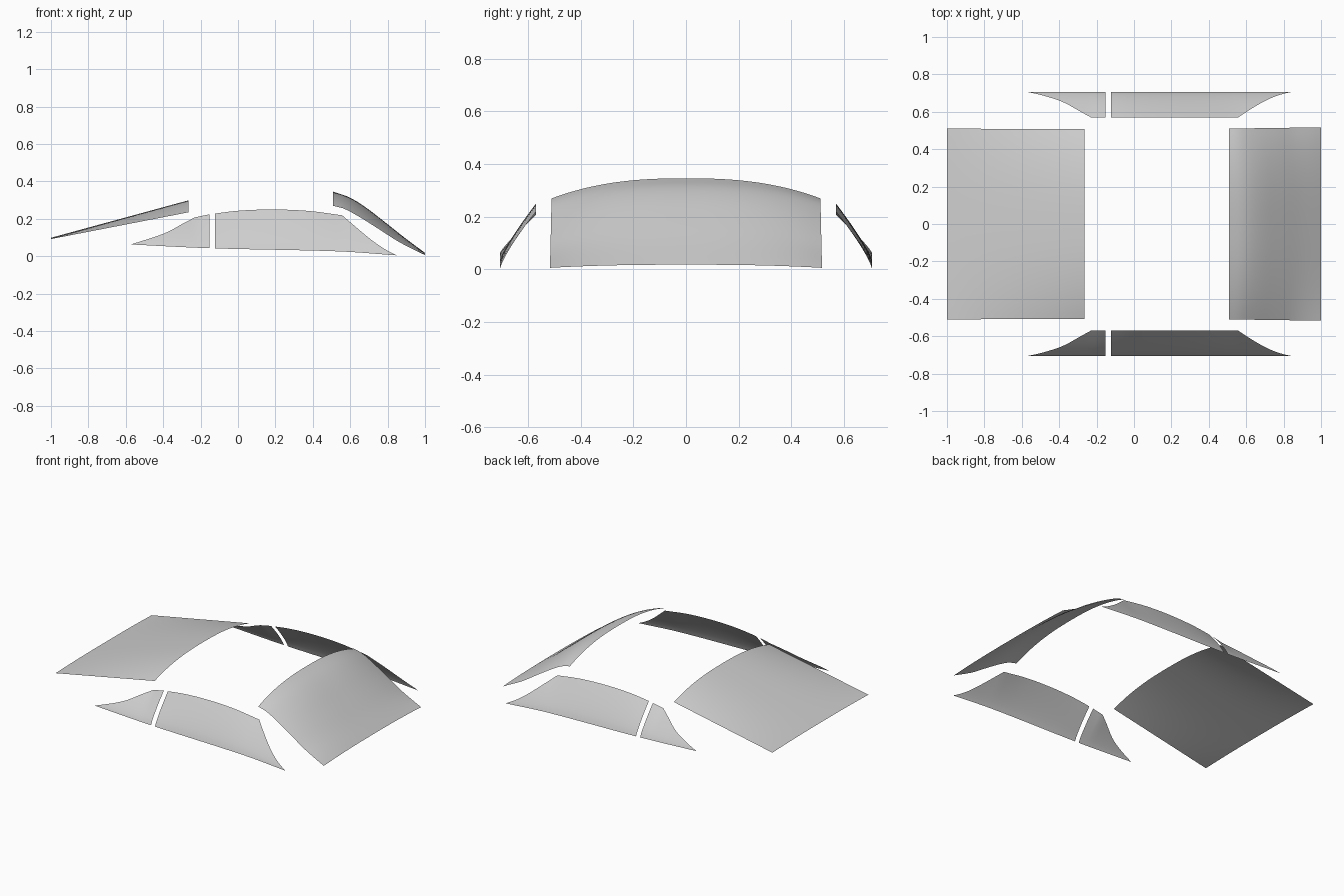
import bpy
import bmesh

cube = bpy.data.objects.get("Cube")
if cube:
    bpy.data.objects.remove(cube, do_unlink=True)

glass = bpy.data.materials.new("pale_grey_glass")
glass.use_nodes = True
glass.diffuse_color = (0.62, 0.62, 0.62, 1)
glass.node_tree.nodes["Principled BSDF"].inputs["Base Color"].default_value = (0.62, 0.62, 0.62, 1)


def curve(points, x):
    """Smooth height at x through the profile points."""
    n = len(points)

    def slope(i):
        a, b = points[max(i - 1, 0)], points[min(i + 1, n - 1)]
        return (b[1] - a[1]) / (b[0] - a[0])

    i = 0
    while i < n - 2 and x > points[i + 1][0]:
        i += 1
    (x0, y0), (x1, y1) = points[i], points[i + 1]
    w = x1 - x0
    t = min(max((x - x0) / w, 0), 1)
    s = 1 - t
    return (y0 * s * s * (1 + 2 * t) + y1 * t * t * (3 - 2 * t)
            + w * t * s * (s * slope(i) - t * slope(i + 1)))


def sheet(name, columns, rows, place, flip=False):
    """Single curved skin: place(column, v) gives each point, v runs 0 to 1."""
    bm = bmesh.new()
    grid = [[bm.verts.new(place(c, r / rows)) for r in range(rows + 1)] for c in columns]
    for a, b in zip(grid, grid[1:]):
        for r in range(rows):
            quad = [a[r], b[r], b[r + 1], a[r + 1]]
            bm.faces.new(quad[::-1] if flip else quad)
    bmesh.ops.remove_doubles(bm, verts=bm.verts, dist=0.0005)
    for f in bm.faces:
        f.smooth = True
    mesh = bpy.data.meshes.new(name)
    bm.to_mesh(mesh)
    bm.free()
    mesh.materials.append(glass)
    obj = bpy.data.objects.new(name, mesh)
    bpy.context.collection.objects.link(obj)
    return obj


def span(a, b, n):
    return [a + (b - a) * i / n for i in range(n + 1)]


def screen(name, x0, x1, centre, edge, half0, half1):
    """Crowned pane across the body, lower at its sides than its centre line."""
    def place(x, v):
        k = (x - x0) / (x1 - x0)
        side = 2 * v - 1
        top, low = curve(centre, x), curve(edge, x)
        return (x, side * (half0 + (half1 - half0) * k),
                top - (top - low) * abs(side) ** 2.5)
    return sheet(name, span(x0, x1, 20), 32, place)


# Front and rear screens
screen("front_screen", -1, -0.265, [(-1, 0.099), (-0.265, 0.299)],
       [(-1, 0.092), (-0.265, 0.235)], 0.51, 0.507)
screen("rear_screen", 0.507, 1,
       [(0.507, 0.346), (0.595, 0.315), (0.675, 0.267), (0.78, 0.187), (0.89, 0.10), (1, 0.018)],
       [(0.507, 0.27), (0.568, 0.254), (0.648, 0.211), (0.755, 0.144), (0.86, 0.077), (1, 0.006)],
       0.51, 0.517)

# Side window outline: sill, then upper edge in three stretches with corners between
FRONT_CORNER, REAR_CORNER = -0.23, 0.557
sill = [(-0.573, 0.063), (-0.15, 0.043), (0.54, 0.026), (0.847, 0.005)]
front_taper = [(-0.573, 0.063), (-0.39, 0.124), (-0.285, 0.18), (FRONT_CORNER, 0.208)]
roof_edge = [(FRONT_CORNER, 0.208), (-0.15, 0.224), (0.01, 0.244), (0.195, 0.25),
             (0.38, 0.242), (REAR_CORNER, 0.219)]
rear_taper = [(REAR_CORNER, 0.219), (0.62, 0.165), (0.71, 0.09), (0.78, 0.041), (0.847, 0.005)]


def side_point(x, v, side):
    base = curve(sill, x)
    mid = min(max(x, FRONT_CORNER), REAR_CORNER)
    full = curve(roof_edge, mid) - curve(sill, mid)
    upper = front_taper if x < FRONT_CORNER else rear_taper if x > REAR_CORNER else roof_edge
    height = (curve(upper, x) - base) * v
    lean = max(height / full, 0) ** 1.2
    return (x, side * (0.706 - 0.136 * lean), base + height)


# Side windows: small front quarter pane and long main pane, split by a thin gap
quarter = span(-0.573, FRONT_CORNER, 12) + span(FRONT_CORNER, -0.153, 4)[1:]
main = span(-0.123, REAR_CORNER, 20) + span(REAR_CORNER, 0.847, 12)[1:]
for label, side in (("left", 1), ("right", -1)):
    for part, columns in (("quarter_window", quarter), ("main_window", main)):
        sheet(f"{label}_{part}", columns, 10,
              lambda x, v, s=side: side_point(x, v, s), flip=side > 0)
